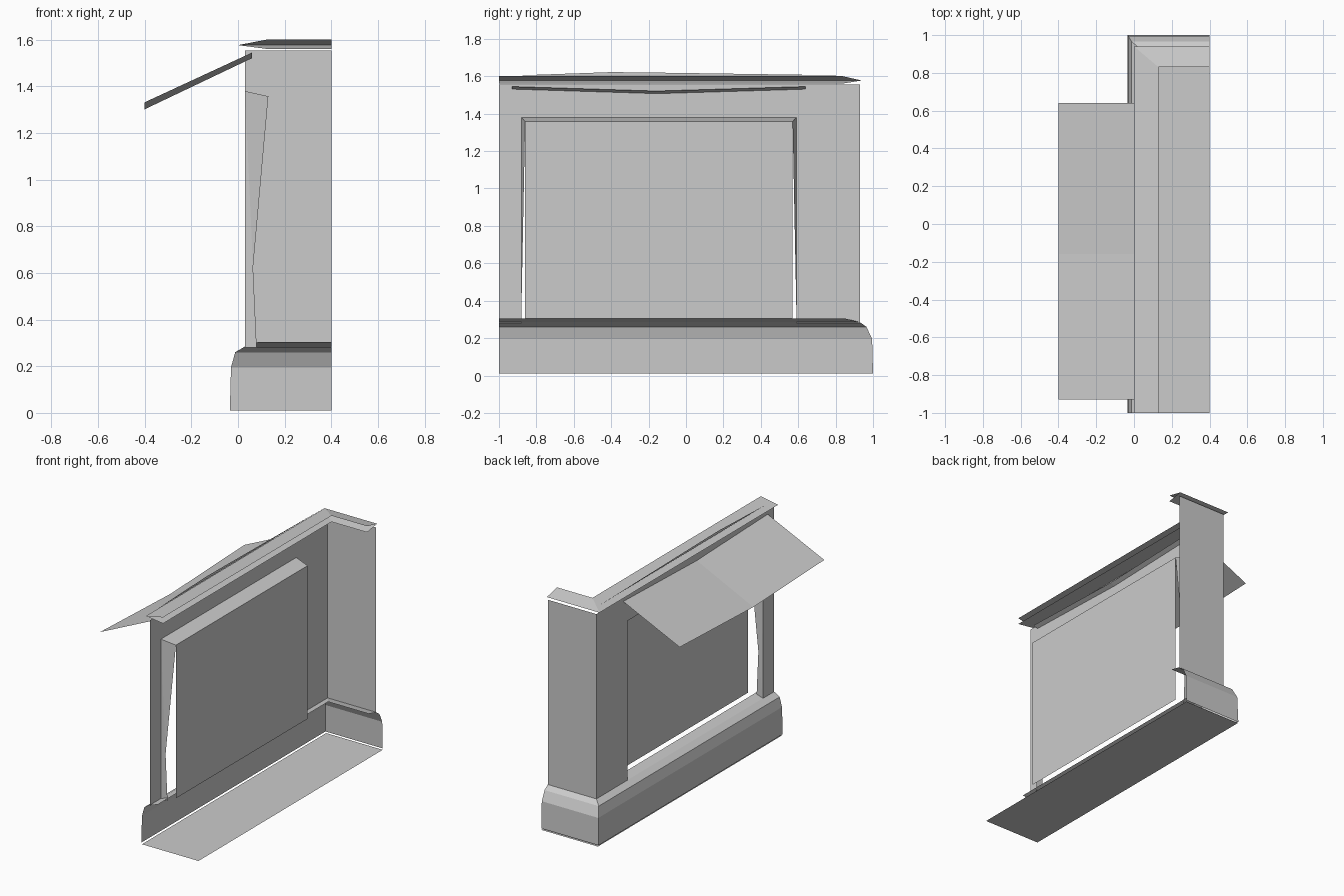
import bpy

if "Cube" in bpy.data.objects:
    bpy.data.objects.remove(bpy.data.objects["Cube"])

X_END, Y_END = 0.40, -1.0   # open ends of the corner module


def mesh(name, verts, faces):
    me = bpy.data.meshes.new(name)
    me.from_pydata(verts, [], faces)
    me.update()
    ob = bpy.data.objects.new(name, me)
    bpy.context.collection.objects.link(ob)
    return ob


def corner_loft(name, profile):
    """Sweep (x, y, z) corner points along both legs of the L-shaped wall."""
    verts, faces = [], []
    for x, y, z in profile:
        verts += [(x, Y_END, z), (x, y, z), (X_END, y, z)]
    for i in range(len(profile) - 1):
        a = 3 * i
        for k in (a, a + 1):
            faces.append((k + 1, k, k + 3, k + 4))
    return mesh(name, verts, faces)


# Plinth with bevelled upper edge
corner_loft("plinth", [(-0.035, 1.0, 0.01), (-0.03, 0.995, 0.195),
                       (-0.012, 0.965, 0.26), (0.03, 0.93, 0.285),
                       (0.09, 0.85, 0.305)])
mesh("floor", [(-0.03, -1, 0), (X_END, -1, 0), (X_END, 1, 0), (-0.03, 1, 0)],
     [(3, 2, 1, 0)])

# Facade with window opening
WX, WY, Z0, Z1 = 0.03, 0.93, 0.28, 1.555
A, B, T = -0.88, 0.59, 1.38
mesh("facade_wall",
     [(WX, y, z) for z in (Z0, T, Z1) for y in (-1, A, B, WY)],
     [(1, 0, 4, 5), (3, 2, 6, 7), (5, 4, 8, 9), (6, 5, 9, 10), (7, 6, 10, 11)])
mesh("end_wall", [(WX, WY, Z0), (X_END, WY, Z0), (X_END, WY, Z1), (WX, WY, Z1)],
     [(0, 3, 2, 1)])

# Recessed window pane and its reveals
GX, GT = 0.13, 1.358
GA, GB = A + 0.02, B - 0.02
mesh("window_pane", [(GX, GA, 0.305), (GX, GB, 0.305), (GX, GB, GT), (GX, GA, GT)],
     [(0, 3, 2, 1)])
mesh("window_head", [(WX, A, T), (WX, B, T), (GX, GB, GT), (GX, GA, GT)],
     [(0, 1, 2, 3)])
for side, y, g in (("left", A, GA), ("right", B, GB)):
    mesh("window_jamb_" + side,
         [(WX, y, T), (WX, y, Z0), (0.08, y, Z0), (GX, g, GT), (0.04, y, 0.35)],
         [(0, 1, 2), (0, 4, 3)])

# Cornice: two sheets meeting at the outer lip
corner_loft("cornice", [(0.13, 0.83, 1.56), (0.0, 0.94, 1.577), (0.13, 0.83, 1.602)])

# Thin ridge trim
mesh("ridge_trim", [(WX, -0.91, 1.604), (WX, 0.89, 1.604),
                    (WX, -0.2, 1.62), (WX, -0.4, 1.622)], [(0, 1, 2, 3)])

# Sagging awning
rows = [(-0.93, 0.0), (-0.16, -0.03), (0.64, 0.0)]
mesh("awning", [p for y, d in rows for p in ((-0.4, y, 1.332 + d), (0.06, y, 1.545 + d * 0.8))],
     [(0, 1, 3, 2), (2, 3, 5, 4)])
